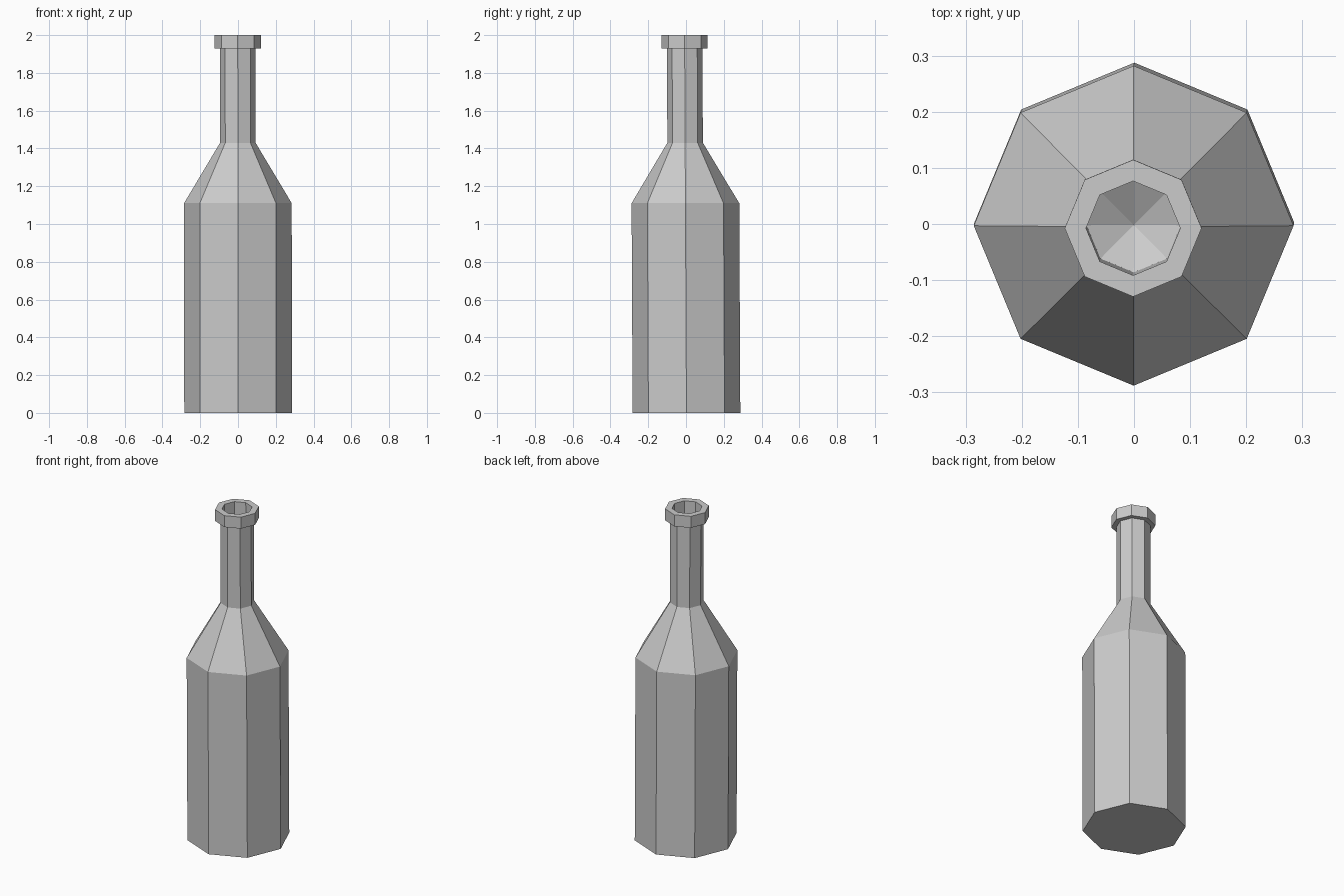
import bpy, bmesh
from math import cos, sin, pi

cube = bpy.data.objects.get("Cube")
if cube:
    bpy.data.objects.remove(cube, do_unlink=True)

SIDES = 8

# One plain grey for the whole bottle
grey = bpy.data.materials.new("plain grey")
grey.use_nodes = True
colour = (0.6, 0.6, 0.6, 1)
grey.diffuse_color = colour
grey.node_tree.nodes["Principled BSDF"].inputs["Base Color"].default_value = colour


def axis(z):
    """Centre of the slightly leaning bottle at height z."""
    return 0.0005 - 0.001 * z, 0.0025 - 0.005 * z


def lathe(name, profile):
    """Flat-sided turned shape; a radius of zero closes to a point."""
    bm = bmesh.new()
    rings = []
    for r, z in profile:
        cx, cy = axis(z)
        count = SIDES if r else 1
        rings.append([bm.verts.new((cx + r * cos(2 * pi * i / SIDES),
                                    cy + r * sin(2 * pi * i / SIDES), z))
                      for i in range(count)])
    bm.faces.new(rings[0][::-1])
    for low, high in zip(rings, rings[1:]):
        for i in range(SIDES):
            j = (i + 1) % SIDES
            if len(high) == 1:
                bm.faces.new((low[i], low[j], high[0]))
            else:
                bm.faces.new((low[i], low[j], high[j], high[i]))
    bmesh.ops.recalc_face_normals(bm, faces=bm.faces)
    mesh = bpy.data.meshes.new(name)
    bm.to_mesh(mesh)
    bm.free()
    mesh.materials.append(grey)
    obj = bpy.data.objects.new(name, mesh)
    bpy.context.collection.objects.link(obj)
    return obj


# Body, shoulder, neck, lip and the hollow inside, as one closed profile
lathe("bottle", [
    (0.285, 0), (0.285, 1.11),      # body
    (0.094, 1.43), (0.094, 1.93),   # shoulder and neck
    (0.122, 1.93), (0.122, 2.0),    # lip
    (0.084, 2.0), (0.084, 0.95),    # mouth and bore
    (0, 0.90),                      # bottom of the bore
])
